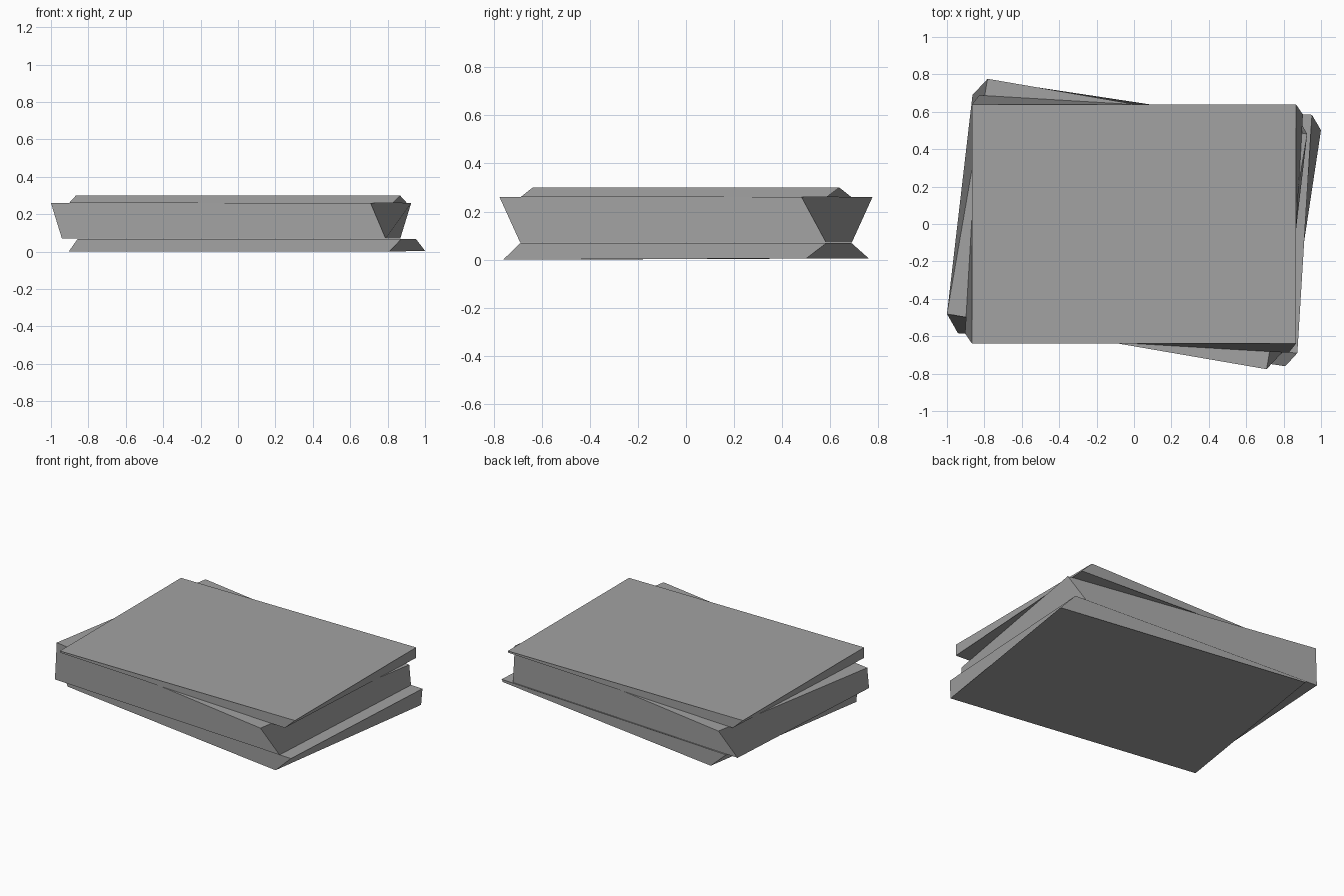
import bpy
import bmesh
from math import radians
from mathutils import Matrix, Vector

default = bpy.data.objects.get("Cube")
if default:
    bpy.data.objects.remove(default, do_unlink=True)

# Single stone-grey colour
grey = bpy.data.materials.new("stone_grey")
grey.use_nodes = True
colour = (0.36, 0.36, 0.36, 1)
grey.diffuse_color = colour
grey.node_tree.nodes["Principled BSDF"].inputs["Base Color"].default_value = colour

HALF_X, HALF_Y = 0.867, 0.638
CORNERS = [(-1, -1), (1, -1), (1, 1), (-1, 1)]


def ring(bm, x, z, angle, back_lift=0.0):
    """Rectangle of four vertices, turned about the vertical."""
    turn = Matrix.Rotation(radians(angle), 3, "Z")
    return [bm.verts.new(turn @ Vector((sx * HALF_X, sy * HALF_Y, 0))
                         + Vector((x, 0, z + (back_lift if sy > 0 else 0))))
            for sx, sy in CORNERS]


def twisted_slab(name, x, z_low, z_high, turn_low, turn_high, back_lift=0.0):
    """Flat slab whose top is turned relative to its bottom."""
    bm = bmesh.new()
    low = ring(bm, x, z_low, turn_low, back_lift)
    high = ring(bm, x, z_high, turn_high)
    bm.faces.new(low[::-1])
    bm.faces.new(high)
    for i in range(4):
        j = (i + 1) % 4
        # First vertex sets the fold: long and short sides fold opposite ways
        if i % 2 == 0:
            bm.faces.new((low[j], high[j], high[i], low[i]))
        else:
            bm.faces.new((low[i], low[j], high[j], high[i]))
    mesh = bpy.data.meshes.new(name)
    bm.to_mesh(mesh)
    bm.free()
    mesh.materials.append(grey)
    obj = bpy.data.objects.new(name, mesh)
    bpy.context.collection.objects.link(obj)


# Three stacked slabs
twisted_slab("bottom_slab", 0.047, 0.0, 0.068, -8.6, -3.5, back_lift=0.005)
twisted_slab("middle_slab", -0.037, 0.07, 0.26, -3.5, -9.8)
twisted_slab("top_slab", 0.0, 0.26, 0.30, -3.4, 0.0)
